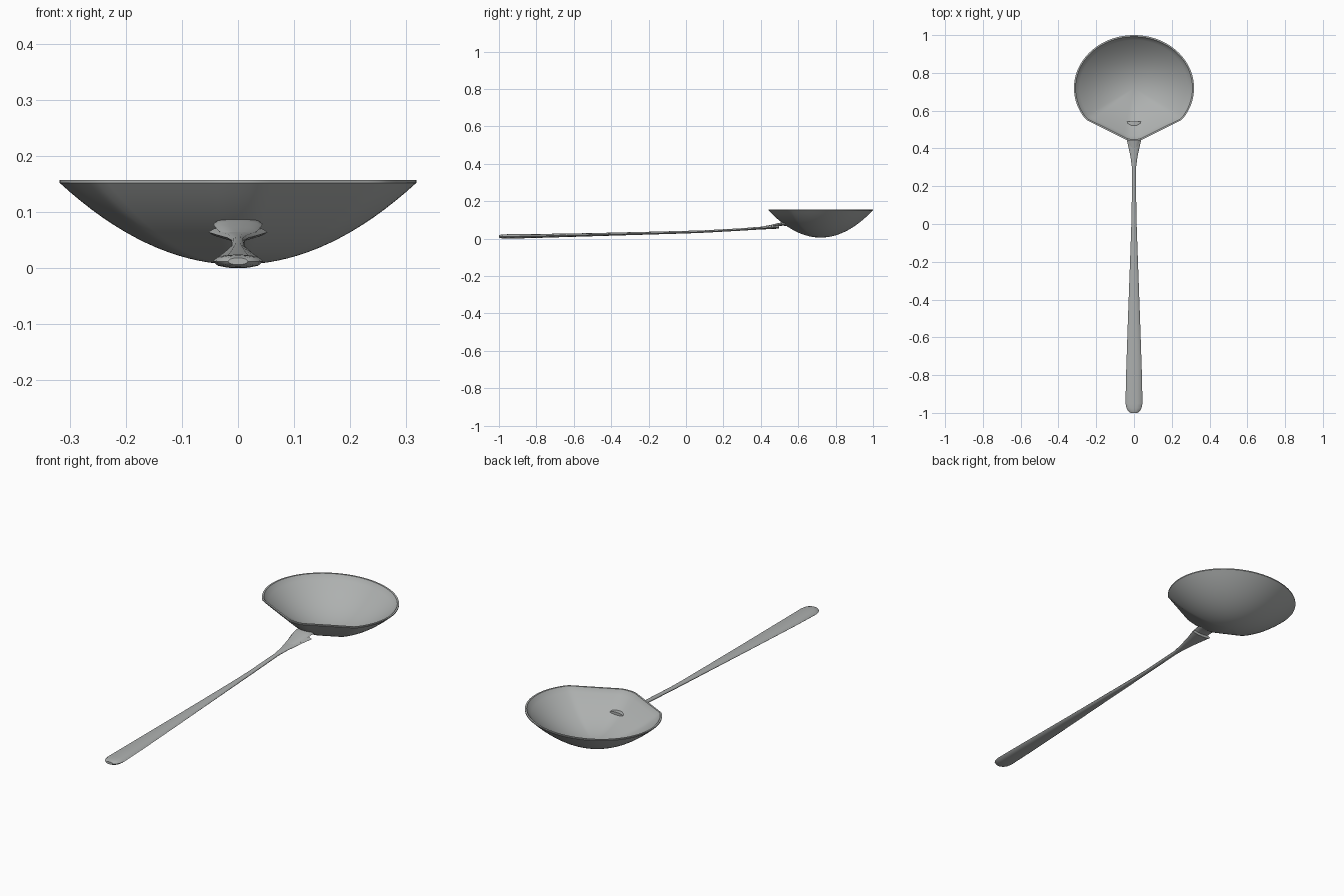
import bpy, bmesh, math

if "Cube" in bpy.data.objects:
    bpy.data.objects.remove(bpy.data.objects["Cube"])

steel = bpy.data.materials.new("brushed steel")
steel.diffuse_color = (0.42, 0.435, 0.43, 1)
steel.use_nodes = True
steel.node_tree.nodes["Principled BSDF"].inputs["Base Color"].default_value = steel.diffuse_color


def loft(name, rings, angle):
    """Skin a list of equal-length closed rings, capping both ends."""
    bm = bmesh.new()
    vr = [[bm.verts.new(p) for p in ring] for ring in rings]
    n = len(vr[0])
    for a, b in zip(vr, vr[1:]):
        for i in range(n):
            j = (i + 1) % n
            bm.faces.new((a[i], a[j], b[j], b[i]))
    bm.faces.new(vr[0][::-1])
    bm.faces.new(vr[-1])
    bmesh.ops.recalc_face_normals(bm, faces=bm.faces)
    me = bpy.data.meshes.new(name)
    bm.to_mesh(me)
    bm.free()
    ob = bpy.data.objects.new(name, me)
    bpy.context.collection.objects.link(ob)
    me.materials.append(steel)
    bpy.ops.object.select_all(action='DESELECT')
    ob.select_set(True)
    bpy.context.view_layer.objects.active = ob
    bpy.ops.object.shade_smooth_by_angle(angle=math.radians(angle))
    return ob


# Bowl outline: ellipse whose handle side is trimmed to a blunt point
def outline(t):
    x, y = 0.318 * math.cos(t), 0.28 * math.sin(t)
    if y < 0:
        # trim line through (0.25, -0.17) and (0.05, -0.27)
        s = min(1, 0.295 / (0.5 * abs(x) - y))
        x, y = x * s, y * s
    return x, y


def bowl_ring(r, z, inset=0):
    ring = []
    for i in range(96):
        x, y = outline(2 * math.pi * i / 96)
        k = r - inset / math.hypot(x, y)
        ring.append((x * k, 0.72 + y * k, z))
    return ring


# Bowl: outer dish, thin vertical lip, inner dish
STEPS = 16
radii = [0.04 + 0.96 * i / STEPS for i in range(STEPS + 1)]
rings = [bowl_ring(r, 0.006 + 0.146 * r * r) for r in radii]
rings.append(bowl_ring(1, 0.157))
rings.append(bowl_ring(1, 0.157, 0.008))
rings += [bowl_ring(r * 0.965, 0.013 + 0.139 * r * r) for r in reversed(radii)]
loft("bowl", rings, 35)


# Flattened bar section: edge at mid height, crowned top and bottom
def section(y, w, z0, z1):
    m, h = (z0 + z1) / 2, (z1 - z0) / 2
    shape = [(1, 0), (.8, .65), (.4, .95), (0, 1), (-.4, .95), (-.8, .65),
             (-1, 0), (-.8, -.65), (-.4, -.95), (0, -1), (.4, -.95), (.8, -.65)]
    return [(w * a, y, m + h * b) for a, b in shape]


# Handle: y, half width, bottom z, top z
stations = [(-1.0, .018, .006, .018), (-.992, .030, .003, .021), (-.975, .040, .001, .023),
            (-.95, .045, .000, .024), (-.8, .042, .004, .025), (-.5, .032, .013, .030),
            (-.2, .021, .022, .037), (0, .014, .028, .042), (.1, .012, .032, .045),
            (.3, .011, .043, .056), (.36, .019, .047, .061), (.44, .037, .051, .067),
            (.498, .053, .054, .074)]
loft("handle", [section(*s) for s in stations], 40)

# Tongue: joins the handle to the bowl and pokes slightly through it
tongue = [(.40, .018, .052, .064), (.45, .034, .058, .073), (.49, .042, .066, .083),
          (.52, .044, .070, .088), (.542, .040, .066, .087)]
loft("bowl_tongue", [section(*s) for s in tongue], 40)
